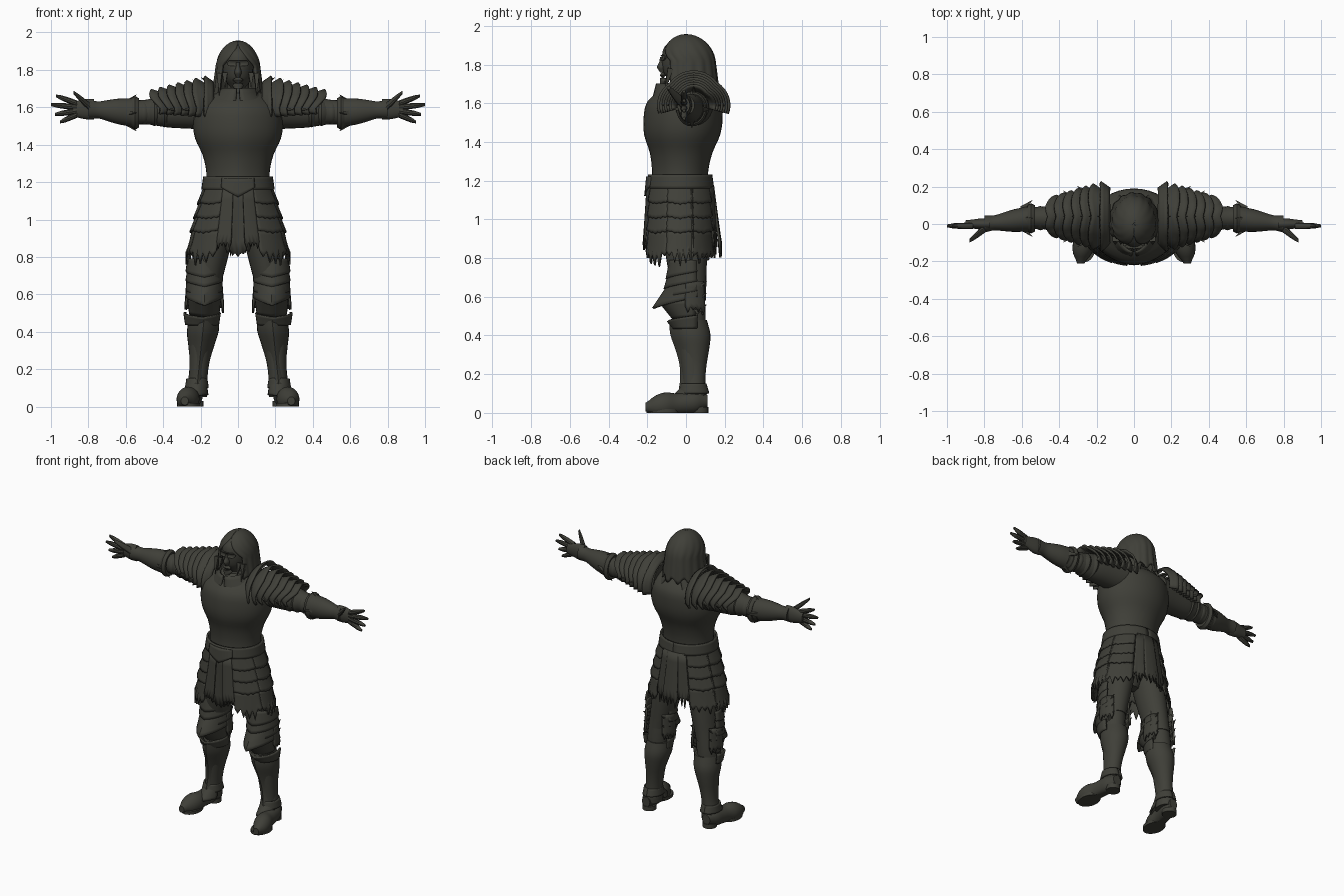
import bpy, bmesh, random
from math import sin, cos, pi, radians, sqrt
from mathutils import Vector

random.seed(4)
if "Cube" in bpy.data.objects:
    bpy.data.objects.remove(bpy.data.objects["Cube"])

# One dark metal for everything
metal = bpy.data.materials.new("dark_iron")
metal.use_nodes = True
IRON = (.05, .05, .04, 1)
metal.diffuse_color = IRON
metal.node_tree.nodes["Principled BSDF"].inputs["Base Color"].default_value = IRON

# Landmarks of the left half of the body
UP, OUT, BACKWARD = Vector((0, 0, 1)), Vector((1, 0, 0)), Vector((0, 1, 0))
WAIST = Vector((0, -.03, 1.17))
NECK = Vector((0, 0, 1.7))
SHOULDER = Vector((.15, .04, 1.59))
ELBOW = Vector((.54, .03, 1.57))
WRIST = Vector((.78, 0, 1.59))
THIGH = Vector((.09, -.02, 1.08))
KNEE = Vector((.18, .02, .58))
ANKLE = Vector((.22, .04, .1))
FRONT, SIDE, BACK = 0, 90, 180


def build(name, verts, faces, pair, thick=0):
    """Make an object, or a left and right pair of it."""
    sides = {"left_": 1, "right_": -1} if pair else {"": 1}
    for side, sign in sides.items():
        bm = bmesh.new()
        made = [bm.verts.new((sign * v[0], v[1], max(0, v[2]))) for v in verts]
        for face in faces:
            bm.faces.new([made[i] for i in face])
        bmesh.ops.recalc_face_normals(bm, faces=bm.faces)
        mesh = bpy.data.meshes.new(side + name)
        bm.to_mesh(mesh)
        bm.free()
        mesh.materials.append(metal)
        part = bpy.data.objects.new(side + name, mesh)
        bpy.context.collection.objects.link(part)
        if thick:
            solid = part.modifiers.new("thickness", "SOLIDIFY")
            solid.thickness, solid.offset = thick, 0
        bpy.ops.object.select_all(action="DESELECT")
        part.select_set(True)
        bpy.context.view_layer.objects.active = part
        bpy.ops.object.shade_smooth_by_angle(angle=radians(35))


def blend(values, t):
    """Smooth curve through evenly spaced values, t from 0 to 1."""
    last = len(values) - 1
    i = min(int(t * last), last - 1)
    f = t * last - i
    before, p, q, after = (values[max(0, min(last, i + k))] for k in (-1, 0, 1, 2))
    bend = 2 * before - 5 * p + 4 * q - after + f * (3 * (p - q) + after - before)
    return p + f / 2 * (q - before + f * bend)


def limb(name, start, end, widths, depth=1, bow=0, ridge=0, pair=True, sides=24):
    """Tube of elliptical rings lying across its main direction."""
    start, end = Vector(start), Vector(end)
    reach = [abs(c) for c in end - start]
    main = reach.index(max(reach))
    first, second = [axis for axis in range(3) if axis != main]
    rows = (len(widths) - 1) * 3
    verts = []
    for k in range(rows + 1):
        t = k / rows
        width = blend(widths, t)
        centre = start.lerp(end, t) + BACKWARD * bow * sin(pi * t)
        for j in range(sides):
            turn = 2 * pi * j / sides
            v = centre.copy()
            v[first] += width * cos(turn)
            v[second] += width * depth * sin(turn) - ridge * max(0, -sin(turn)) ** 12
            verts.append(v)
    faces = [(k * sides + j, k * sides + (j + 1) % sides,
              (k + 1) * sides + (j + 1) % sides, (k + 1) * sides + j)
             for k in range(rows) for j in range(sides)]
    faces += [range(sides), range(rows * sides, len(verts))]
    build(name, verts, faces, pair)


def sheet(name, point_at, across, down, pair=True, thick=.012):
    """Thin surface from a function of u and v, both from 0 to 1."""
    verts = [point_at(i / across, j / down) for j in range(down + 1) for i in range(across + 1)]
    row = across + 1
    faces = [(j * row + i, j * row + i + 1, (j + 1) * row + i + 1, (j + 1) * row + i)
             for j in range(down) for i in range(across)]
    build(name, verts, faces, pair, thick)


def plate(name, top, size, drop, face=FRONT, span=110, flare=.01, push=.01,
          point=0, ridge=0, rag=0, pair=True, across=14):
    """Curved plate wrapped round a vertical axis, hanging from top."""
    teeth = [rag * (random.uniform(-1, .2) if i % 2 else .6) for i in range(across + 1)]

    def point_at(u, v):
        turn = radians(face + span * (2 * u - 1))
        mid = 1 - abs(2 * u - 1)
        x = (size[0] + flare * v) * sin(turn)
        y = (size[1] + push * v) * cos(turn) + ridge * v * mid ** 2
        z = teeth[round(u * across)] * v ** 3 - (drop + point * mid) * v
        return top + Vector((x, -y, z))
    sheet(name, point_at, across, 5, pair)


def spike(name, base, tip, radius=.02):
    """Slim faceted point."""
    p = (tip - base).orthogonal().normalized() * radius
    q = (tip - base).normalized().cross(p)
    corners = [base + p, base + q, base - p, base - q, tip]
    faces = [(i, (i + 1) % 4, 4) for i in range(4)]
    build(name, corners, faces + [range(4)], True)


# Breastplate, collar and belt
limb("cuirass", WAIST, NECK, (.17, .17, .19, .23, .24, .22, .11), depth=.83, ridge=.01, pair=False, sides=36)
plate("collar", NECK, (.09, .15), .12, face=78, span=74, flare=.11, push=.03)
plate("waist_belt", WAIST + UP * .06, (.18, .16), .07, span=180, pair=False, across=40)
plate("belly_point", WAIST + UP * .05, (.18, .17), .05, span=28, point=.05, pair=False)

# Head and face
limb("neck", NECK - UP * .1, NECK + UP * .08, (.07, .06, .06), pair=False)
face = NECK - BACKWARD * .02
limb("skull", face, face + UP * .24, (.04, .07, .08, .08, .07, .03), depth=1.3, pair=False)
face = face - BACKWARD * .1
limb("nose", face + UP * .06, face + UP * .14, (.01, .02, .012, .01), depth=1.5, pair=False)
limb("brow", face + UP * .12, face + UP * .15, (.05, .06, .05), depth=.25, bow=.01, pair=False)
limb("lips", face + UP * .03, face + UP * .06, (.01, .03, .01), depth=.5, pair=False)
limb("chin", face, face + UP * .03, (.02, .03, .02), depth=.8, bow=.01, pair=False)


def hair_point(u, v):
    fall = .28 * v ** 1.5
    cap = min(1, fall / .13)
    dome = sqrt(1 - (1 - cap) ** 2)
    gap = 50 * cap ** 1.5
    turn = radians(gap + 2 * (BACK - gap) * u)
    wave = 1 + .03 * v * sin(75 * u)
    width = (.1 * dome + .03 * v * v) * wave
    y = .04 * v * max(0, -cos(turn)) - .12 * dome * wave * cos(turn)
    return width * sin(turn), y, 1.95 - fall + .02 * v ** 4 * sin(52 * u)


# Long parted hair
sheet("hair", hair_point, 60, 20, pair=False, thick=.015)
for step in (0, 1):
    lock = NECK + Vector((.1 - .03 * step, -.08, 0))
    spike("hair_lock", lock + UP * .08, lock - UP * .04 * (1 - step) - BACKWARD * .03)

# Layered shoulder plates, shrinking and fanning outward
LAMES = 7
for i in range(LAMES):
    k = i / LAMES
    radius = .14 - .085 * k
    inner = SHOULDER + OUT * (.27 * k - .02)

    def lame_point(u, v):
        turn = radians(105 * (2 * u - 1))
        top = max(0, cos(turn))
        swell = radius + v * (.02 + .015 * abs(cos(2 * turn)))
        lean = v * (.05 + .06 * k * top + .02 * min(1, i) * abs(sin(2 * turn)))
        return inner + OUT * lean + BACKWARD * (swell + .01) * sin(turn) + UP * swell * cos(turn)
    sheet("shoulder_lame", lame_point, 24, 3)
    crest = inner + UP * radius
    spike("shoulder_crest", crest + OUT * .02, crest + OUT * (.07 + .05 * k) + UP * .03)
    if i in (2, 4):
        for way in (-BACKWARD, BACKWARD):
            rim = inner + way * radius + OUT * .03
            spike("shoulder_spike", rim, rim + OUT * .07 + way * .05)

# Sleeves with bulging folds, and flared vambraces
limb("sleeve", SHOULDER, ELBOW + OUT * .06, (.1, .09, .08, .06, .06), depth=1.1)
for i in range(3):
    fold = SHOULDER.lerp(ELBOW, .62 + .14 * i)
    size = .085 - .01 * i
    limb("sleeve_fold", fold - OUT * .03, fold + OUT * .03, (size * .8, size, size * .8))
limb("vambrace", ELBOW, WRIST + OUT * .02, (.07, .065, .06, .05, .04, .045), depth=1.13)
limb("vambrace_rim", ELBOW - OUT * .01, ELBOW + OUT * .03, (.07, .08, .07), depth=1.12)
for way in (UP, -UP, BACKWARD, -BACKWARD):
    spike("elbow_spike", ELBOW + OUT * .06 + way * .05, ELBOW + way * .1)

# Hands with fanned fingers
limb("palm", WRIST - OUT * .01, WRIST + OUT * .12, (.03, .03, .025, .02), depth=1.8)
for k in range(4):
    root = WRIST + OUT * .08 + UP * (.03 - .02 * k) - BACKWARD * .01
    fan = .35 - .25 * k
    tip = root + (OUT * cos(fan) + UP * sin(fan)) * (.14 - .02 * abs(k - 1))
    limb("finger", root, tip, (.017, .017, .016, .014, .008), sides=10)
limb("thumb", WRIST - BACKWARD * .01, WRIST + Vector((.1, -.09, .09)), (.025, .022, .02, .016, .01), sides=10)

# Torn cloth skirt
plate("cloth_skirt", WAIST, (.17, .16), .3, face=BACK, span=158, flare=.08, rag=.04, pair=False, across=64)
plate("front_cloth", WAIST, (.17, .16), .32, span=24, point=.05, ridge=-.02, rag=.02, pair=False, across=10)
plate("back_strip", WAIST, (.18, .17), .32, face=BACK, span=12, flare=.08, push=.04, rag=.05, pair=False, across=8)
for turn in (17, 161):
    plate("cloth_strip", WAIST, (.18, .17), .32, face=turn, span=9, flare=.08, push=.02, rag=.05, across=8)

# Stacked hip plates over the front, side and back
ROWS = 4
for turn in (47, SIDE, 130):
    for i in range(ROWS):
        hem = i == ROWS - 1
        plate("hip_lame", WAIST - UP * .075 * i, (.18 + .02 * i, .165 + .004 * i),
              .14 if hem else .08, face=turn, span=22, flare=.035, push=.015,
              point=.01, rag=.05 if hem else .005, across=10)

# Legs, with greaves ridged along the shin
limb("hips", WAIST - UP * .3, WAIST, (.05, .13, .15, .16), depth=.8, pair=False)
limb("thigh", THIGH, KNEE, (.085, .095, .09, .08, .07), depth=1.2)
limb("shin", KNEE + UP * .03, ANKLE - UP * .05, (.07, .07, .06, .05, .05), depth=1.1)
limb("greave", KNEE - UP * .1, ANKLE, (.08, .085, .07, .055, .05, .055), depth=1.1, bow=.015, ridge=.02)
plate("greave_cuff", KNEE.lerp(ANKLE, .3), (.085, .09), -.07, point=.03, ridge=.02)
plate("ankle_cuff", ANKLE + UP * .05, (.05, .06), .05, span=180, flare=.008, push=.015, across=24)

# Knee armour: chevron lames above a pointed cop
for i in range(3):
    plate("thigh_lame", KNEE + UP * (.21 - .05 * i), (.085, .1), .06, point=.04, ridge=.01 + .01 * i)
plate("knee_cop", KNEE + UP * .08, (.085, .11), .06, point=.06, ridge=.07)
plate("knee_cop_lower", KNEE, (.085, .16), .08, point=.02, flare=-.01, push=-.09, ridge=.01)
for way in (SIDE, -SIDE):
    plate("knee_wing", KNEE + UP * .1, (.09, .09), .15, face=way * 1.2, span=32, rag=.03, across=8)
    for i in range(3):
        root = KNEE + OUT * .07 * sin(radians(way)) + BACKWARD * .03 + UP * .06 * (i - 1)
        spike("knee_spike", root, root + BACKWARD * .06 + UP * .04)

# Boots with soles and heels
heel = Vector((ANKLE.x + .01, .11, .06))
toe = Vector((.285, -.21, .03))
limb("boot", heel, toe, (.03, .05, .05, .05, .06, .05, .02), depth=1.1)
limb("boot_top", ANKLE - UP * .05, ANKLE + UP * .03, (.055, .055, .05), depth=1.2)
ball = toe + Vector((-.02, .09, -toe.z))
limb("boot_sole", ball, ball + UP * .02, (.06, .06), depth=1.4)
block = heel - BACKWARD * .04 - UP * heel.z
limb("boot_heel", block, block + UP * .03, (.045, .045))
plate("instep_plate", ANKLE + UP * .03, (.05, .06), .07, span=70, push=.06, ridge=.01)
